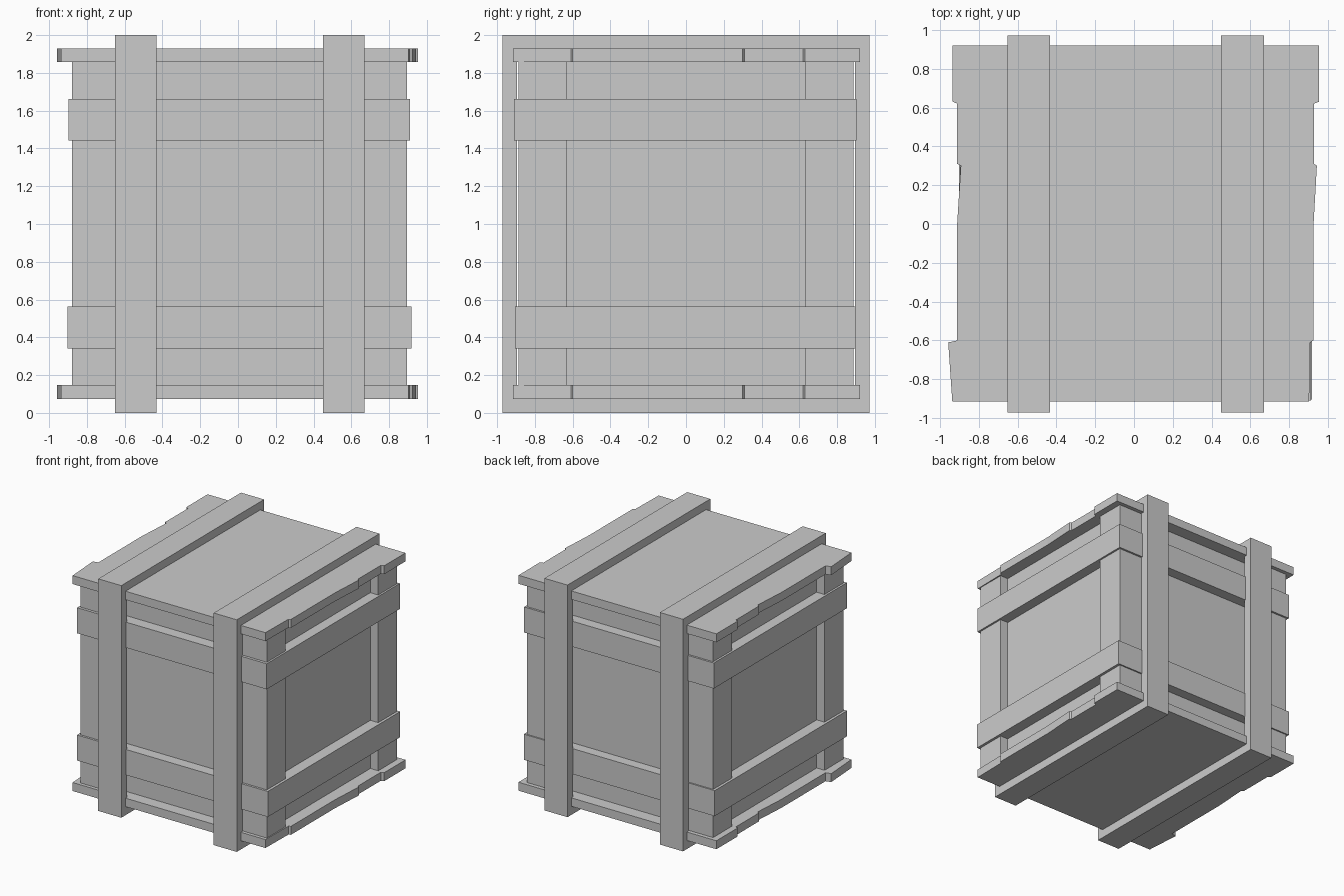
import bpy, bmesh

if "Cube" in bpy.data.objects:
    bpy.data.objects.remove(bpy.data.objects["Cube"])

CX = 0.008  # small sideways offset of the crate body


def extrude(name, points, vec, to3d):
    """Extrude a closed 2D outline along vec."""
    bm = bmesh.new()
    face = bm.faces.new([bm.verts.new(to3d(a, b)) for a, b in points])
    res = bmesh.ops.extrude_face_region(bm, geom=[face])
    bmesh.ops.translate(bm, vec=vec, verts=[g for g in res["geom"] if isinstance(g, bmesh.types.BMVert)])
    return finish(name, bm)


def finish(name, bm):
    bmesh.ops.recalc_face_normals(bm, faces=bm.faces)
    mesh = bpy.data.meshes.new(name)
    bm.to_mesh(mesh)
    bm.free()
    obj = bpy.data.objects.new(name, mesh)
    bpy.context.collection.objects.link(obj)
    return obj


def box(name, x0, x1, y0, y1, z0, z1):
    return extrude(name, [(x0, y0), (x1, y0), (x1, y1), (x0, y1)], (0, 0, z1 - z0),
                   lambda a, b: (a, b, z0))


def ring(name, outer, inner, vec, to3d):
    """Rectangular loop with mitred corners; outer/inner are (a0, a1, b0, b1)."""
    bm = bmesh.new()

    def loop(r):
        a0, a1, b0, b1 = r
        return [bm.verts.new(to3d(a, b)) for a, b in ((a0, b0), (a1, b0), (a1, b1), (a0, b1))]

    o, i = loop(outer), loop(inner)
    faces = [bm.faces.new((o[k], o[(k + 1) % 4], i[(k + 1) % 4], i[k])) for k in range(4)]
    res = bmesh.ops.extrude_face_region(bm, geom=faces)
    bmesh.ops.translate(bm, vec=vec, verts=[g for g in res["geom"] if isinstance(g, bmesh.types.BMVert)])
    return finish(name, bm)


# Recessed inner walls
box("inner_walls", CX - 0.812, CX + 0.812, -0.81, 0.81, 0.14, 1.87)

# Corner posts
for sx, xn in ((-1, "left"), (1, "right")):
    for sy, yn in ((-1, "front"), (1, "back")):
        xs = sorted((CX + sx * 0.635, CX + sx * 0.887))
        ys = sorted((sy * 0.631, sy * 0.886))
        box(f"corner_post_{yn}_{xn}", *xs, *ys, 0.14, 1.87)

# Lid and base, with uneven plank ends
outline = [(-0.936, -0.915), (0.902, -0.915), (0.907, -0.61), (0.925, -0.60),
           (0.925, 0.0), (0.942, 0.30), (0.927, 0.31), (0.927, 0.62), (0.953, 0.63),
           (0.953, 0.92), (-0.934, 0.92), (-0.934, 0.63), (-0.911, 0.62), (-0.911, 0.31),
           (-0.892, 0.30), (-0.911, 0.0), (-0.911, -0.60), (-0.957, -0.61)]
for name, z in (("base", 0.074), ("lid", 1.857)):
    extrude(name, outline, (0, 0, 0.073), lambda a, b: (a, b, z))

# Horizontal bands around the four sides
inner = (CX - 0.81, CX + 0.81, -0.808, 0.808)
for name, z, outer in (("lower_band", 0.342, (-0.902, 0.918, -0.905, 0.898)),
                       ("upper_band", 1.442, (-0.897, 0.911, -0.910, 0.903))):
    ring(name, outer, inner, (0, 0, 0.22), lambda a, b: (a, b, z))

# Upright straps wrapping top, front, bottom and back
for name, x in (("left_strap", -0.652), ("right_strap", 0.449)):
    ring(name, (-0.972, 0.972, 0, 2), (-0.895, 0.895, 0.077, 1.923), (0.22, 0, 0),
         lambda a, b: (x, a, b))
